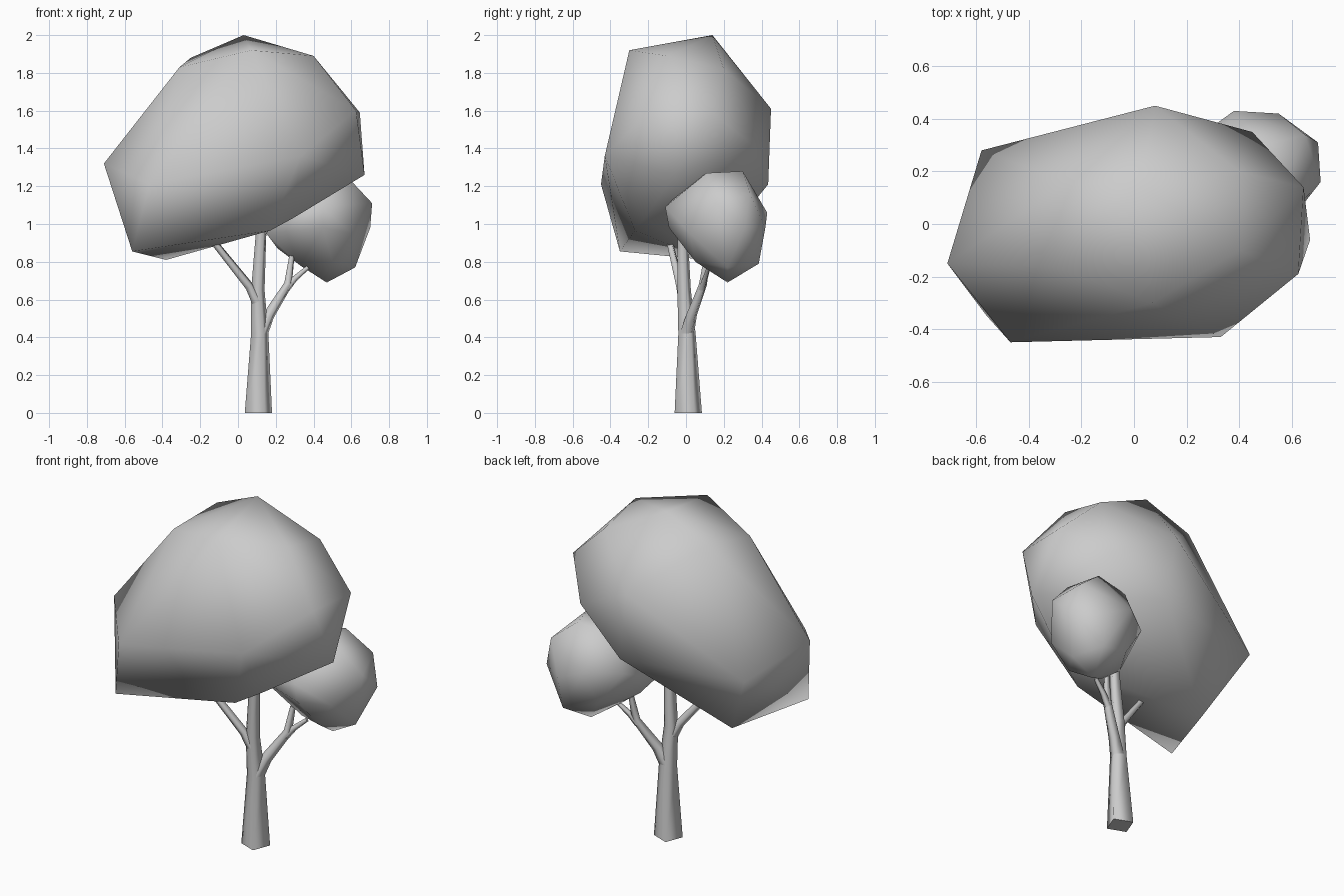
import bpy
import bmesh
import math
from mathutils import Vector

default_cube = bpy.data.objects.get("Cube")
if default_cube:
    bpy.data.objects.remove(default_cube, do_unlink=True)


def make_material(name, colour):
    material = bpy.data.materials.new(name)
    material.use_nodes = True
    material.diffuse_color = colour
    material.node_tree.nodes["Principled BSDF"].inputs["Base Color"].default_value = colour
    return material


plain_grey = make_material("plain grey", (0.6, 0.6, 0.6, 1))


def finish(bm, name, material):
    """Turn the bmesh into a smooth shaded object."""
    bmesh.ops.recalc_face_normals(bm, faces=bm.faces[:])
    for face in bm.faces:
        face.smooth = True
    mesh = bpy.data.meshes.new(name)
    bm.to_mesh(mesh)
    bm.free()
    mesh.materials.append(material)
    part = bpy.data.objects.new(name, mesh)
    bpy.context.scene.collection.objects.link(part)
    return part


def leaf_mass(name, corners, material):
    """Wrap a faceted crown around a few corner points."""
    bm = bmesh.new()
    for corner in corners:
        bm.verts.new(corner)
    hull = bmesh.ops.convex_hull(bm, input=bm.verts[:])
    unused = [item for item in hull["geom_interior"] if isinstance(item, bmesh.types.BMVert)]
    bmesh.ops.delete(bm, geom=unused, context="VERTS")
    return finish(bm, name, material)


def limb(name, stations, material, sides=4, twist=math.radians(24)):
    """Loft a tapering square tube through (x, y, z, radius) stations."""
    bm = bmesh.new()
    centres = [Vector(station[:3]) for station in stations]
    rings = []
    for index, station in enumerate(stations):
        before = centres[max(index - 1, 0)]
        after = centres[min(index + 1, len(centres) - 1)]
        direction = (after - before).normalized()
        if index == 0 and station[2] == 0:
            direction = Vector((0, 0, 1))
        side = Vector((0, 1, 0)).cross(direction).normalized()
        front = direction.cross(side)
        ring = []
        for step in range(sides):
            angle = twist + math.tau * step / sides
            offset = side * math.cos(angle) + front * math.sin(angle)
            ring.append(bm.verts.new(centres[index] + offset * station[3]))
        rings.append(ring)
    for lower, upper in zip(rings, rings[1:]):
        for step in range(sides):
            following = (step + 1) % sides
            bm.faces.new((lower[step], lower[following], upper[following], upper[step]))
    caps = [bm.faces.new(rings[0]), bm.faces.new(rings[-1])]
    rims = {edge for cap in caps for edge in cap.edges}
    for edge in rims:
        edge.smooth = False
    return finish(bm, name, material)


# Large leaning crown: underside, waist, shoulders, top
leaf_mass("main_crown", [
    (-.56, -.35, .855), (-.38, .11, .81), (.17, -.27, .965), (.29, -.22, 1.03),
    (-.71, -.15, 1.32), (-.47, -.45, 1.21), (.33, -.43, 1.36), (.67, -.06, 1.26),
    (-.58, .28, 1.2), (.13, .435, 1.21), (.45, .35, 1.42),
    (.625, -.19, 1.6), (.645, .14, 1.59), (.08, .45, 1.61),
    (-.31, -.16, 1.83), (-.25, .16, 1.88), (.07, -.3, 1.92),
    (.4, -.1, 1.89), (.4, .2, 1.82), (.03, .14, 2),
], plain_grey)

# Small round crown behind
leaf_mass("side_crown", [
    (.47, .22, .69), (.62, .22, .77), (.54, .385, .79), (.33, .13, .78), (.5, .05, .8),
    (.34, .34, .85), (.21, .13, .87), (.15, .06, .95), (.38, .43, 1.06), (.55, .42, .98),
    (.7, .31, .98), (.71, .16, 1.11), (.65, .34, 1.16),
    (.6, .02, .95), (.45, -.11, 1.09), (.45, -.09, .98), (.2, .3, 1.05),
    (.56, .11, 1.27), (.5, .3, 1.28), (.3, .28, 1.25), (.3, 0, 1.2),
], plain_grey)

# Trunk and its branches
limb("trunk", [
    (.108, .012, 0, .079), (.115, .005, .42, .05), (.105, -.01, .65, .039), (.125, -.02, 1, .029),
], plain_grey)
limb("right_branch", [
    (.105, -.01, .58, .032), (.06, -.03, .67, .025), (-.14, -.09, .92, .019),
], plain_grey)
limb("left_branch", [
    (.12, .005, .42, .042), (.165, .03, .52, .032), (.265, .09, .68, .024), (.285, .11, .83, .015),
], plain_grey)
limb("left_twig", [
    (.255, .085, .655, .021), (.3, .1, .71, .017), (.37, .12, .77, .012),
], plain_grey)
